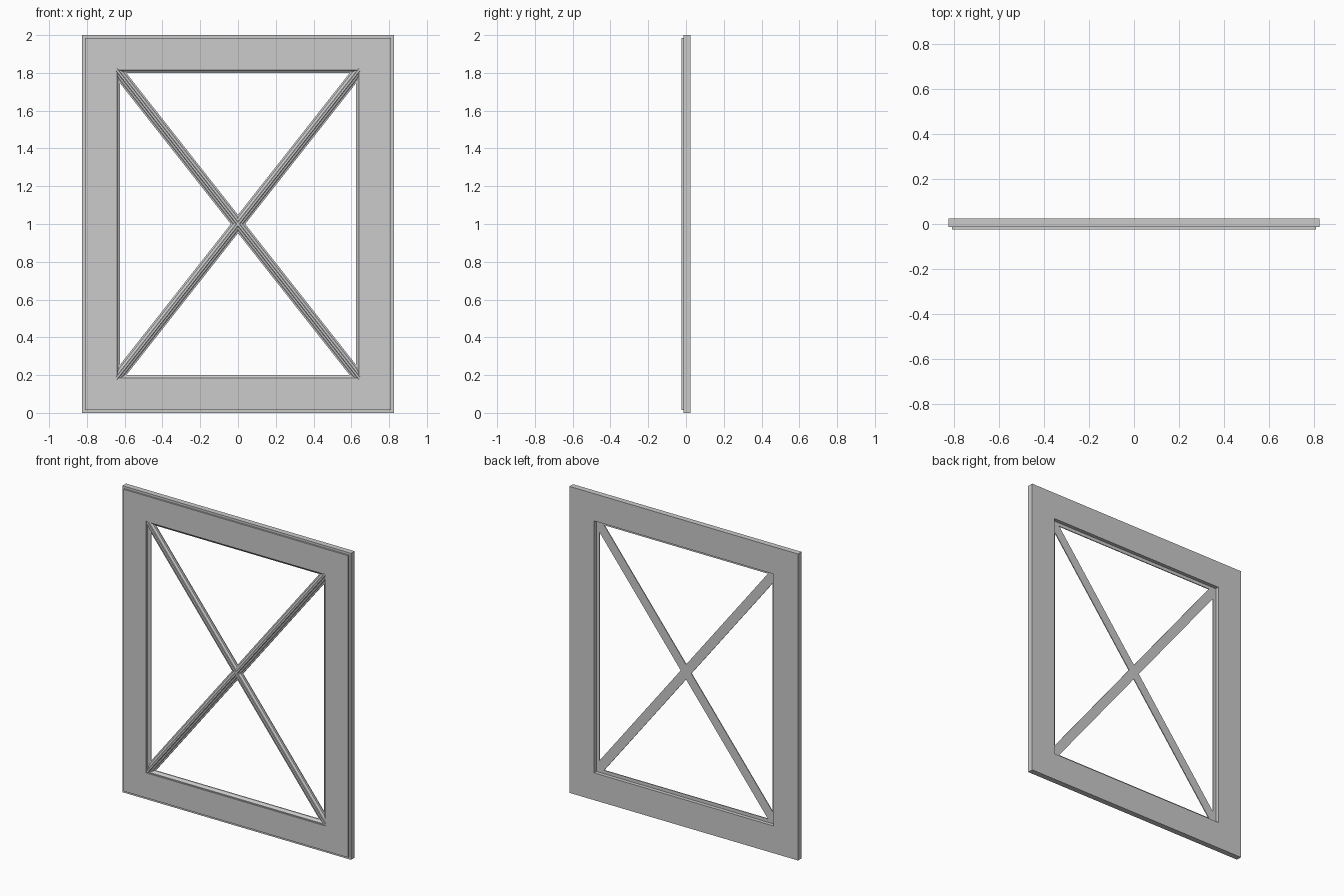
import bpy, bmesh, math
from mathutils import Vector

cube = bpy.data.objects.get("Cube")
if cube:
    bpy.data.objects.remove(cube, do_unlink=True)

WIDTH, HEIGHT = 1.65, 2.0
OPENING = 0.178          # frame border width
CENTRE = Vector((0, 0, HEIGHT / 2))

grey = bpy.data.materials.new("light_grey")
grey.use_nodes = True
colour = (0.6, 0.6, 0.6, 1)
grey.diffuse_color = colour
grey.node_tree.nodes["Principled BSDF"].inputs["Base Color"].default_value = colour


def loft(name, rings, closed):
    """Skin a list of matching cross-sections."""
    bm = bmesh.new()
    rows = [[bm.verts.new(p) for p in ring] for ring in rings]
    n = len(rows[0])
    for i in range(len(rows) if closed else len(rows) - 1):
        a, b = rows[i], rows[(i + 1) % len(rows)]
        for j in range(n):
            k = (j + 1) % n
            bm.faces.new((a[j], a[k], b[k], b[j]))
    if not closed:
        bm.faces.new(rows[0])
        bm.faces.new(rows[-1])
    bmesh.ops.recalc_face_normals(bm, faces=bm.faces)
    mesh = bpy.data.meshes.new(name)
    bm.to_mesh(mesh)
    bm.free()
    mesh.materials.append(grey)
    obj = bpy.data.objects.new(name, mesh)
    bpy.context.collection.objects.link(obj)
    return obj


def mitred_loop(name, profile):
    """Run an (inset, depth) profile round the rectangle."""
    rings = [[CENTRE + Vector((sx * (WIDTH / 2 - d), y, sz * (HEIGHT / 2 - d)))
              for d, y in profile]
             for sx, sz in ((-1, -1), (1, -1), (1, 1), (-1, 1))]
    return loft(name, rings, True)


# Flat border with a stepped outer front edge
mitred_loop("frame", [(0, 0.024), (0, -0.013), (0.015, -0.013), (0.015, -0.024),
                      (OPENING, -0.024), (OPENING, 0.024)])

# Stepped moulding inside the opening, recessed at the back
mitred_loop("inner_moulding", [(OPENING - 0.002, 0), (OPENING - 0.002, -0.019),
                               (0.185, -0.019), (0.19, -0.012),
                               (0.195, -0.008), (0.2, -0.006), (0.2, 0)])

# Crossed diagonal glazing bars with a stepped, ridged section
half = [(0.03, 0), (0.03, -0.006), (0.021, -0.008), (0.015, -0.015),
        (0.008, -0.017), (0.005, -0.021)]
section = half + [(-w, y) for w, y in reversed(half)]
corner = Vector((WIDTH / 2 - OPENING, 0, HEIGHT / 2 - OPENING))
for name, side in (("rising_bar", 1), ("falling_bar", -1)):
    reach = Vector((side * corner.x, 0, corner.z))
    along = reach.normalized()
    across = Vector((-along.z, 0, along.x))
    rings = [[CENTRE + end * (reach + along * 0.01) + across * w + Vector((0, y, 0))
              for w, y in section] for end in (-1, 1)]
    loft(name, rings, False)
